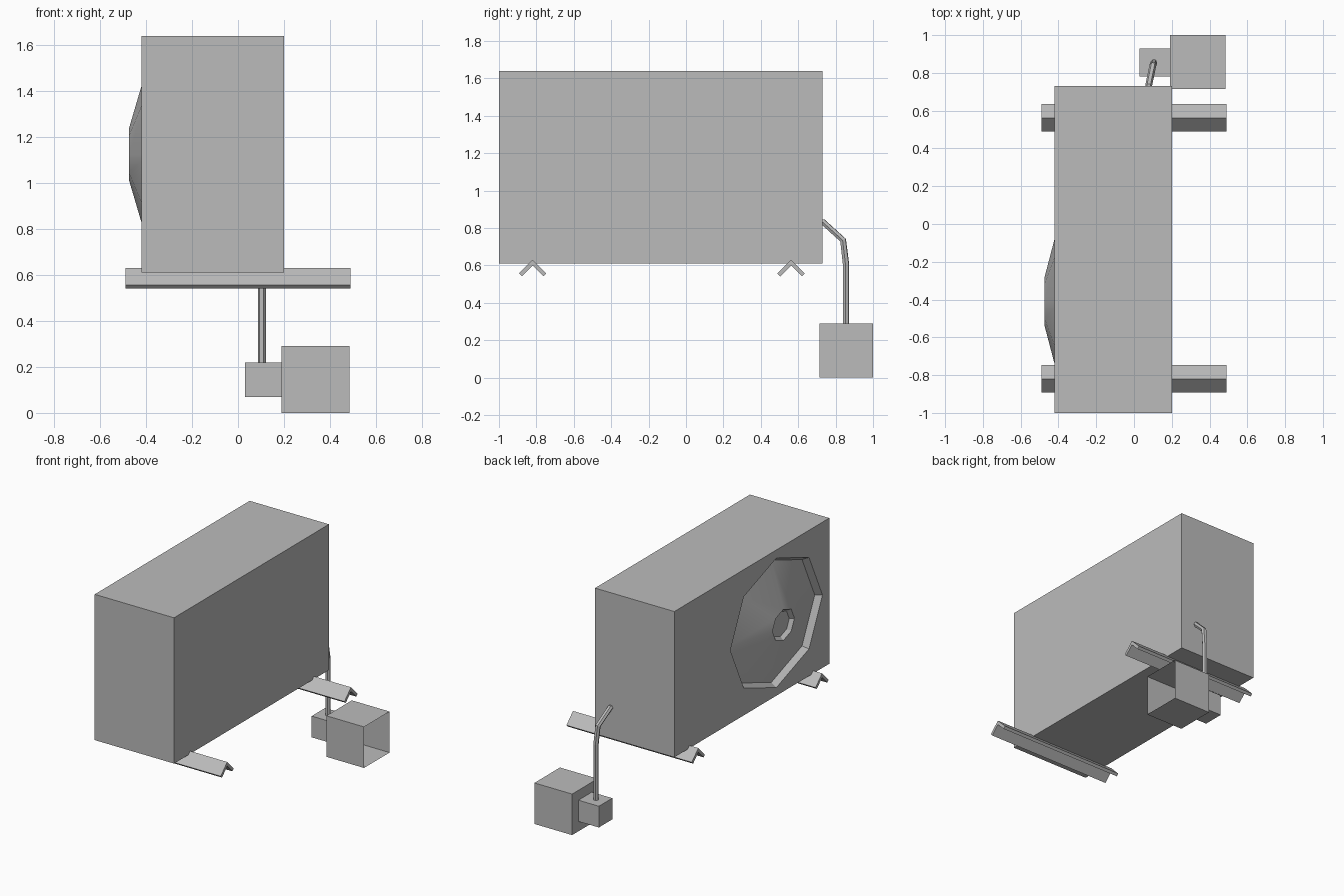
import bpy, bmesh, math
from mathutils import Vector

if "Cube" in bpy.data.objects:
    bpy.data.objects.remove(bpy.data.objects["Cube"])

grey = bpy.data.materials.new("light_grey")
grey.diffuse_color = (0.5, 0.5, 0.5, 1)
grey.use_nodes = True
grey.node_tree.nodes["Principled BSDF"].inputs["Base Color"].default_value = grey.diffuse_color

FAN_Y, FAN_Z = -0.41, 1.125      # fan centre on the left face
LEFT = -0.42                     # plane of the left face


def finish(bm, name):
    mesh = bpy.data.meshes.new(name)
    bm.to_mesh(mesh)
    bm.free()
    mesh.materials.append(grey)
    obj = bpy.data.objects.new(name, mesh)
    bpy.context.collection.objects.link(obj)
    return obj


def box_bm(lo, hi):
    bm = bmesh.new()
    bmesh.ops.create_cube(bm, size=1)
    for v in bm.verts:
        v.co = Vector([(a + b) / 2 + c * (b - a) for a, b, c in zip(lo, hi, v.co)])
    bm.normal_update()
    return bm


def drop_face(bm, direction):
    d = Vector(direction)
    bmesh.ops.delete(bm, geom=[f for f in bm.faces if f.normal.dot(d) > 0.9],
                     context='FACES_ONLY')


def octagon(bm, x, r):
    return [bm.verts.new((x, FAN_Y + r * math.cos(i * math.pi / 4),
                          FAN_Z + 0.89 * r * math.sin(i * math.pi / 4)))
            for i in range(8)]


# Casing with an octagonal opening in its left face
bm = box_bm((LEFT, -1, 0.61), (0.2, 0.73, 1.64))
drop_face(bm, (-1, 0, 0))
rim = [e for e in bm.edges if e.is_boundary]
ring = octagon(bm, LEFT, 0.514)
rim += [bm.edges.new((ring[i], ring[(i + 1) % 8])) for i in range(8)]
bmesh.ops.triangle_fill(bm, edges=rim, use_beauty=True, normal=(-1, 0, 0))
bmesh.ops.recalc_face_normals(bm, faces=bm.faces[:])
finish(bm, "casing")

# Fan: sunken rim, shallow cone and recessed hub
bm = bmesh.new()
profile = [(LEFT, 0.514), (-0.38, 0.485), (-0.475, 0.123), (-0.45, 0.1)]
rings = [octagon(bm, x, r) for x, r in profile]
for a, b in zip(rings, rings[1:]):
    for i in range(8):
        j = (i + 1) % 8
        bm.faces.new((a[i], a[j], b[j], b[i]))
bm.faces.new(rings[-1])
bm.normal_update()
bmesh.ops.reverse_faces(bm, faces=[f for f in bm.faces if f.normal.x > 0])
fan = finish(bm, "fan_dish")
bpy.context.view_layer.objects.active = fan
fan.select_set(True)
bpy.ops.object.shade_smooth_by_angle(angle=math.radians(30))

# Two angle-iron support rails
h, t = 0.073, 0.015
section = [(0, 0), (h, -h), (h - t, -h - t), (0, -2 * t), (t - h, -h - t), (-h, -h)]
for name, y in (("front_rail", -0.82), ("back_rail", 0.562)):
    bm = bmesh.new()
    ends = [[bm.verts.new((x, y + a, 0.63 + b)) for a, b in section]
            for x in (-0.49, 0.49)]
    for i in range(6):
        j = (i + 1) % 6
        bm.faces.new((ends[0][i], ends[0][j], ends[1][j], ends[1][i]))
    for e in ends:
        bm.faces.new((e[0], e[1], e[2], e[3]))
        bm.faces.new((e[0], e[3], e[4], e[5]))
    bmesh.ops.recalc_face_normals(bm, faces=bm.faces[:])
    finish(bm, name)

# Junction box and the larger box, open on its right side
finish(box_bm((0.03, 0.78, 0.07), (0.19, 0.93, 0.22)), "junction_box")
bm = box_bm((0.19, 0.715, 0), (0.485, 1, 0.29))
drop_face(bm, (1, 0, 0))
finish(bm, "open_box")

# Pipe from the casing down to the junction box
curve = bpy.data.curves.new("pipe", 'CURVE')
curve.dimensions = '3D'
curve.bevel_depth = 0.018
curve.bevel_resolution = 1
curve.use_fill_caps = True
points = [(0.075, 0.70, 0.83), (0.078, 0.735, 0.83), (0.1, 0.84, 0.735),
          (0.105, 0.855, 0.61), (0.105, 0.855, 0.21)]
spline = curve.splines.new('POLY')
spline.points.add(len(points) - 1)
for p, co in zip(spline.points, points):
    p.co = (*co, 1)
spline.use_smooth = False
curve.materials.append(grey)
bpy.context.collection.objects.link(bpy.data.objects.new("pipe", curve))
